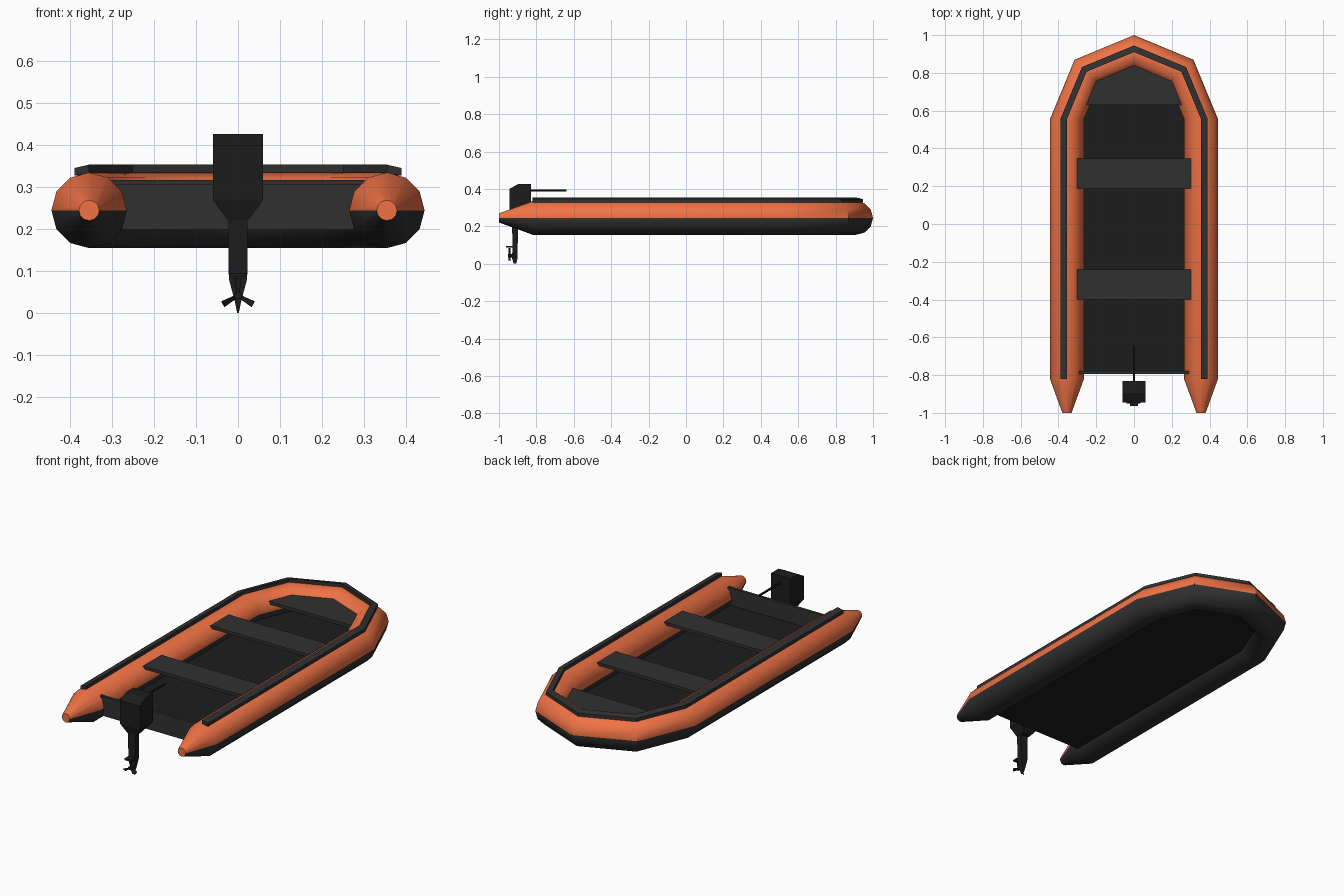
import bpy, bmesh
from math import sin, cos, pi, radians

if "Cube" in bpy.data.objects:
    bpy.data.objects.remove(bpy.data.objects["Cube"])


def mat(name, rgb):
    m = bpy.data.materials.new(name)
    m.diffuse_color = (*rgb, 1)
    m.use_nodes = True
    m.node_tree.nodes["Principled BSDF"].inputs["Base Color"].default_value = m.diffuse_color
    return m


ORANGE = mat("orange", (0.87, 0.17, 0.06))
GREY = mat("dark_grey", (0.03, 0.03, 0.03))
BLACK = mat("black", (0.012, 0.012, 0.012))


def finish(bm, name, mats, smooth=None):
    bmesh.ops.recalc_face_normals(bm, faces=bm.faces)
    me = bpy.data.meshes.new(name)
    bm.to_mesh(me)
    bm.free()
    for m in mats:
        me.materials.append(m)
    ob = bpy.data.objects.new(name, me)
    bpy.context.collection.objects.link(ob)
    if smooth:
        me.shade_smooth()
        me.set_sharp_from_angle(angle=radians(smooth))
    return ob


def loft(bm, rings):
    """Skin a list of closed point rings and cap both ends."""
    vs = [[bm.verts.new(p) for p in r] for r in rings]
    n = len(vs[0])
    for a, b in zip(vs, vs[1:]):
        for i in range(n):
            j = (i + 1) % n
            bm.faces.new((a[i], a[j], b[j], b[i]))
    bm.faces.new(vs[0])
    bm.faces.new(vs[-1])


def box(name, x, y, z, m):
    bm = bmesh.new()
    loft(bm, [[(x[0], y[0], h), (x[1], y[0], h), (x[1], y[1], h), (x[0], y[1], h)] for h in z])
    return finish(bm, name, [m])


def slab(name, pts, z, m):
    bm = bmesh.new()
    loft(bm, [[(x, y, h) for x, y in pts] for h in z])
    return finish(bm, name, [m])


def cyl_y(bm, x, z, r, y0, y1, n=8):
    loft(bm, [[(x + r * cos(2 * pi * i / n), y, z + r * sin(2 * pi * i / n)) for i in range(n)]
              for y in (y0, y1)])


# U-shaped hull line: straight sides and a four-segment bow arc
R, BOW_Y, STERN_Y, TUBE_Z, TUBE_R = 0.355, 0.555, -0.82, 0.245, 0.09
bow = [(R * 0, BOW_Y, i * pi / 4) for i in range(5)]
stations = [(STERN_Y, 0, 1)] + [(BOW_Y, a, 1) for _, _, a in bow] + [(STERN_Y, pi, 1)]


def sweep(name, section, path, mats, smooth=None):
    bm = bmesh.new()
    loft(bm, [[((R + o * s) * cos(a), y + (R + o * s) * sin(a), TUBE_Z + z * s)
               for o, z in section] for y, a, s in path])
    if len(mats) > 1:
        for f in bm.faces:
            f.material_index = int(f.calc_center_median().z < TUBE_Z)
    return finish(bm, name, mats, smooth)


# inflatable tube with tapered stern cones, orange above and grey below
circle = [(TUBE_R * cos(i * pi / 6), TUBE_R * sin(i * pi / 6)) for i in range(12)]
sweep("inflatable_tube", circle,
      [(-1.0, 0, 0.27)] + stations + [(-1.0, pi, 0.27)], [ORANGE, GREY], 35)

# rubbing strip along the tube top
sweep("rub_strip", [(0, 0.088), (0.035, 0.083), (0.035, 0.101), (0, 0.109)], stations, [GREY])


def arc(r):
    return [(r * cos(i * pi / 4), BOW_Y + r * sin(i * pi / 4)) for i in range(5)]


# floor, bow deck, transom and seats
slab("floor", [(-0.275, -0.79), (0.275, -0.79)] + arc(0.275), (0.198, 0.213), BLACK)
slab("bow_deck", [(-0.265, 0.63), (0.265, 0.63), (0.205, 0.765), (0, 0.845), (-0.205, 0.765)],
     (0.28, 0.297), GREY)
box("transom", (-0.29, 0.29), (-0.793, -0.778), (0.2, 0.308), GREY)
for name, y in (("rear_seat", -0.32), ("front_seat", 0.267)):
    box(name, (-0.302, 0.302), (y - 0.08, y + 0.08), (0.302, 0.318), GREY)

# outboard cowl: sloped rear top, tapering to the leg
bm = bmesh.new()
loft(bm, [[(-w, y0, z0), (w, y0, z0), (w, y1, z1), (-w, y1, z1)] for w, y0, y1, z0, z1 in (
    (0.025, -0.93, -0.88, 0.222, 0.222),
    (0.06, -0.945, -0.83, 0.27, 0.27),
    (0.06, -0.945, -0.83, 0.40, 0.427))])
loft(bm, [[(-0.06, -0.945, 0.40), (-0.06, -0.895, 0.427), (-0.06, -0.83, 0.427)],
          [(0.06, -0.945, 0.40), (0.06, -0.895, 0.427), (0.06, -0.83, 0.427)]])
finish(bm, "motor_cowl", [BLACK])

# drive leg narrowing to the skeg
bm = bmesh.new()
loft(bm, [[(-w, y0, z), (w, y0, z), (w, y1, z), (-w, y1, z)] for w, y0, y1, z in (
    (0.023, -0.93, -0.897, 0.25), (0.022, -0.928, -0.9, 0.082),
    (0.008, -0.93, -0.9, 0.03), (0.002, -0.922, -0.908, 0.0))])
finish(bm, "motor_leg", [BLACK])
box("cavitation_plate", (-0.022, 0.022), (-0.963, -0.9), (0.087, 0.096), BLACK)

# propeller hub with three pitched blades
bm = bmesh.new()
cyl_y(bm, 0, 0.042, 0.009, -0.953, -0.915)
for k in range(3):
    a = pi / 2 + k * 2 * pi / 3
    rings = []
    for r, w in ((0.005, 0.004), (0.042, 0.008)):
        rings.append([(r * cos(a) - t * sin(a), -0.944 + d, 0.042 + r * sin(a) + t * cos(a))
                      for t, d in ((-w, -0.006), (w, 0.003), (w, 0.006), (-w, -0.003))])
    loft(bm, rings)
finish(bm, "propeller", [BLACK])

# tiller handle
bm = bmesh.new()
cyl_y(bm, 0, 0.391, 0.006, -0.84, -0.64)
finish(bm, "tiller", [BLACK])
